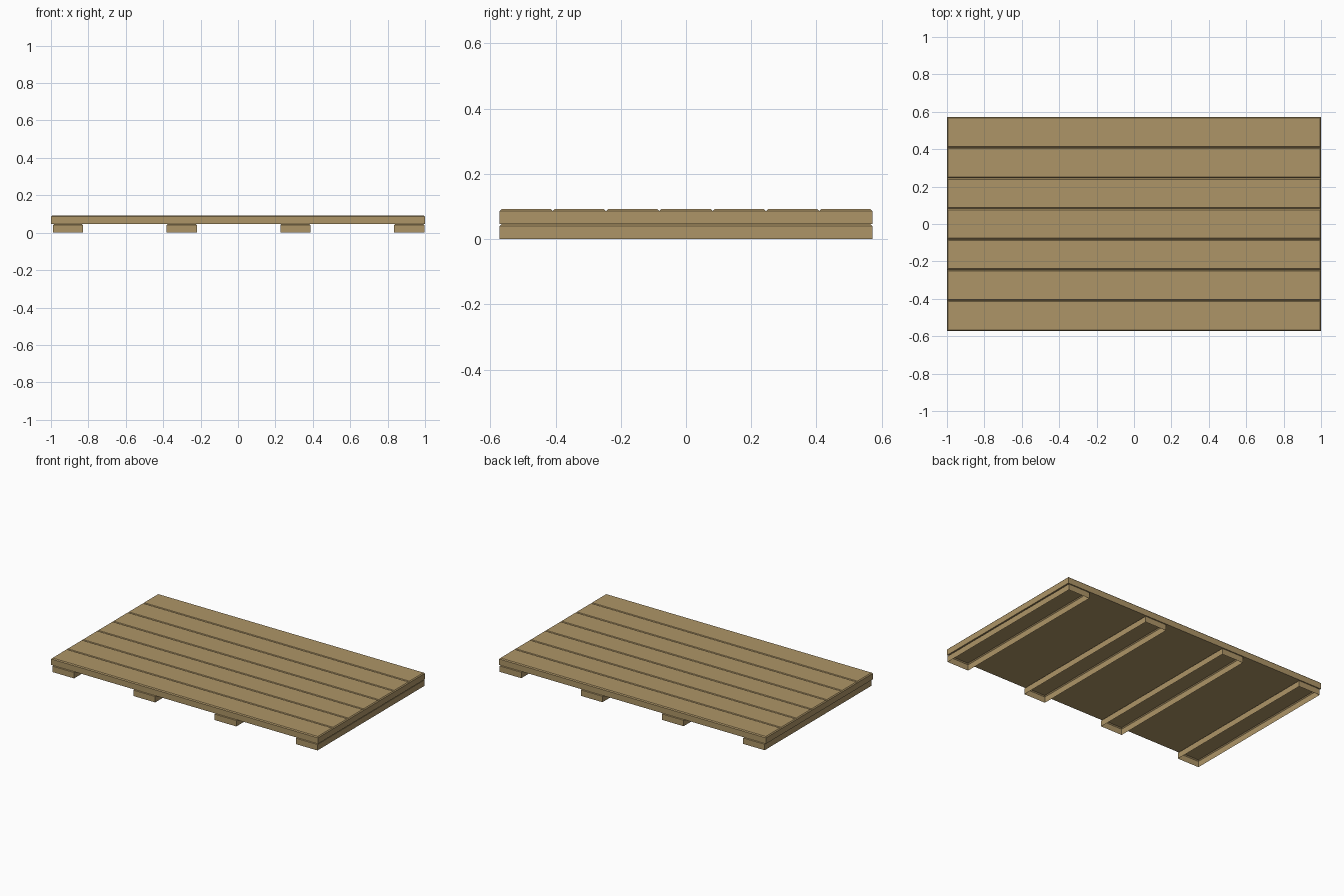
import bpy
import bmesh

cube = bpy.data.objects.get("Cube")
if cube:
    bpy.data.objects.remove(cube, do_unlink=True)

LENGTH, DEPTH = 2.0, 1.144
LAYER = 0.046      # thickness of boards and battens
CHAMFER = 0.006
BOARDS = 7
BOARD_W = DEPTH / BOARDS

wood = bpy.data.materials.new("tan_wood")
wood.use_nodes = True
wood.diffuse_color = (0.42, 0.30, 0.135, 1)
wood.node_tree.nodes["Principled BSDF"].inputs["Base Color"].default_value = wood.diffuse_color
wood.node_tree.nodes["Principled BSDF"].inputs["Roughness"].default_value = 0.8


def plank(name, size, centre, open_bottom=False):
    """Box standing on centre, with its top rim chamfered."""
    bm = bmesh.new()
    bmesh.ops.create_cube(bm, size=1)
    for v in bm.verts:
        v.co = [(v.co.x * size[0]), v.co.y * size[1], (v.co.z + 0.5) * size[2]]
    rim = [e for e in bm.edges if all(v.co.z > size[2] / 2 for v in e.verts)]
    bmesh.ops.bevel(bm, geom=rim, offset=CHAMFER, segments=1, affect='EDGES')
    if open_bottom:
        bm.normal_update()
        under = [f for f in bm.faces if f.normal.z < -0.9]
        bmesh.ops.delete(bm, geom=under, context='FACES_ONLY')
    mesh = bpy.data.meshes.new(name)
    bm.to_mesh(mesh)
    bm.free()
    mesh.materials.append(wood)
    obj = bpy.data.objects.new(name, mesh)
    obj.location = centre
    bpy.context.collection.objects.link(obj)
    return obj


# Deck boards, side by side along the length
for i in range(BOARDS):
    y = (i - (BOARDS - 1) / 2) * BOARD_W
    plank(f"deck_board_{i + 1}", (LENGTH, BOARD_W, LAYER), (0, y, LAYER))

# Hollow cross battens underneath, open towards the ground
for i in range(4):
    x = 0.003 + (i - 1.5) * 0.608
    plank(f"batten_{i + 1}", (0.162, DEPTH, LAYER), (x, 0, 0), open_bottom=True)
